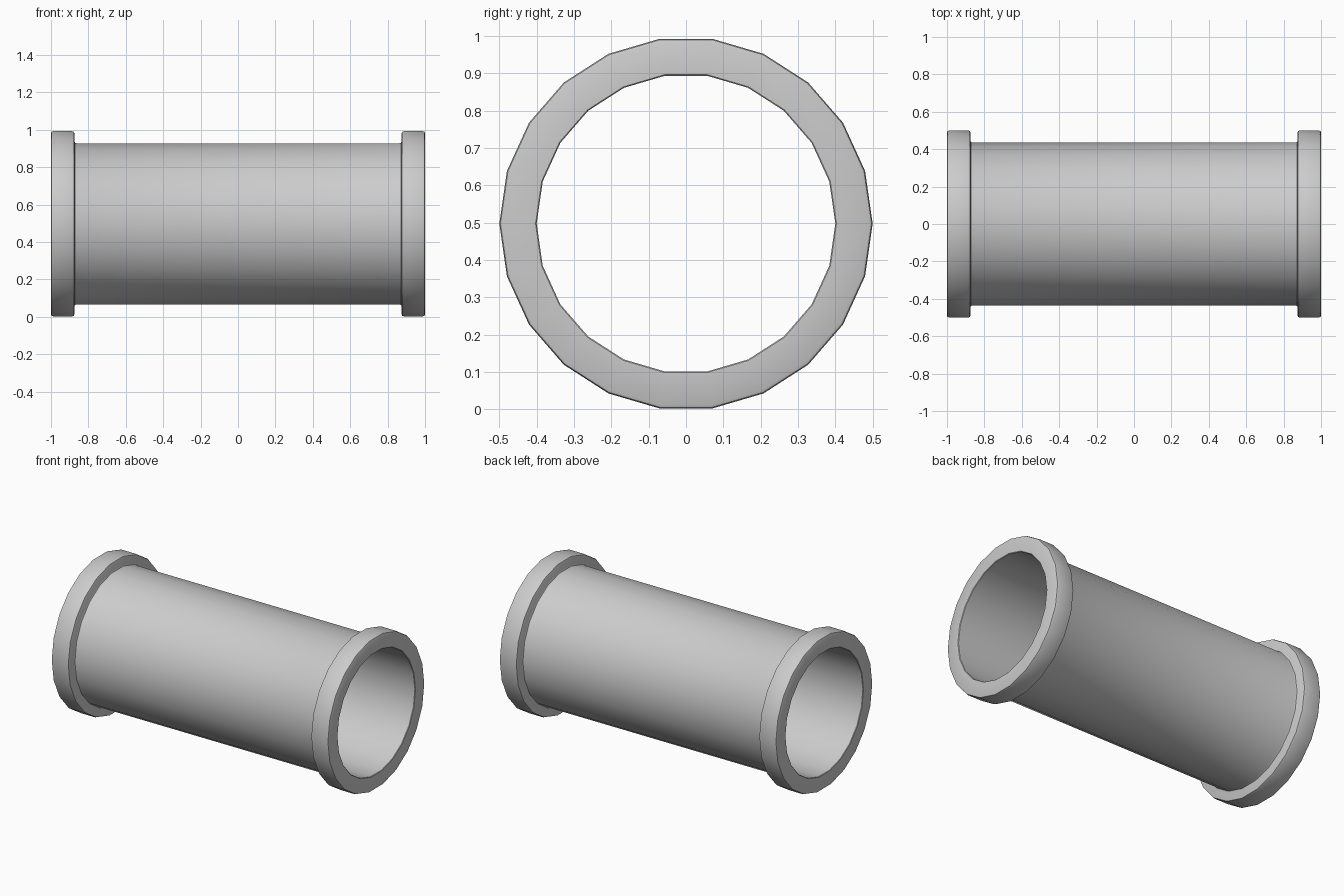
import bpy, bmesh
from math import cos, sin, pi

if "Cube" in bpy.data.objects:
    bpy.data.objects.remove(bpy.data.objects["Cube"])

SIDES = 22
CENTRE_Z = 0.497

# Half profile as (x, radius): bore edge, rounded flange, small fillet onto the tube
half = [
    (0.997, 0.400), (1.000, 0.403),
    (1.000, 0.490), (0.997, 0.497), (0.988, 0.500),
    (0.887, 0.500), (0.878, 0.497), (0.875, 0.490),
    (0.875, 0.447), (0.871, 0.438), (0.862, 0.435),
]
# Mirror to the other end; closing the loop makes the straight bore
profile = half + [(-x, r) for x, r in reversed(half)]


def lathe_x(name, loop, sides):
    """Revolve a closed profile around the x axis."""
    bm = bmesh.new()
    rings = []
    for i in range(sides):
        a = 2 * pi * i / sides
        rings.append([bm.verts.new((x, r * cos(a), r * sin(a))) for x, r in loop])
    n = len(loop)
    for i in range(sides):
        a, b = rings[i], rings[(i + 1) % sides]
        for j in range(n):
            k = (j + 1) % n
            bm.faces.new((a[j], a[k], b[k], b[j]))
    bmesh.ops.recalc_face_normals(bm, faces=bm.faces)
    mesh = bpy.data.meshes.new(name)
    bm.to_mesh(mesh)
    bm.free()
    obj = bpy.data.objects.new(name, mesh)
    bpy.context.collection.objects.link(obj)
    return obj


# Hollow pipe with a flange at each end
pipe = lathe_x("flanged_pipe", profile, SIDES)
pipe.location.z = CENTRE_Z
bpy.context.view_layer.objects.active = pipe
pipe.select_set(True)
bpy.ops.object.shade_smooth_by_angle(angle=pi / 6)
